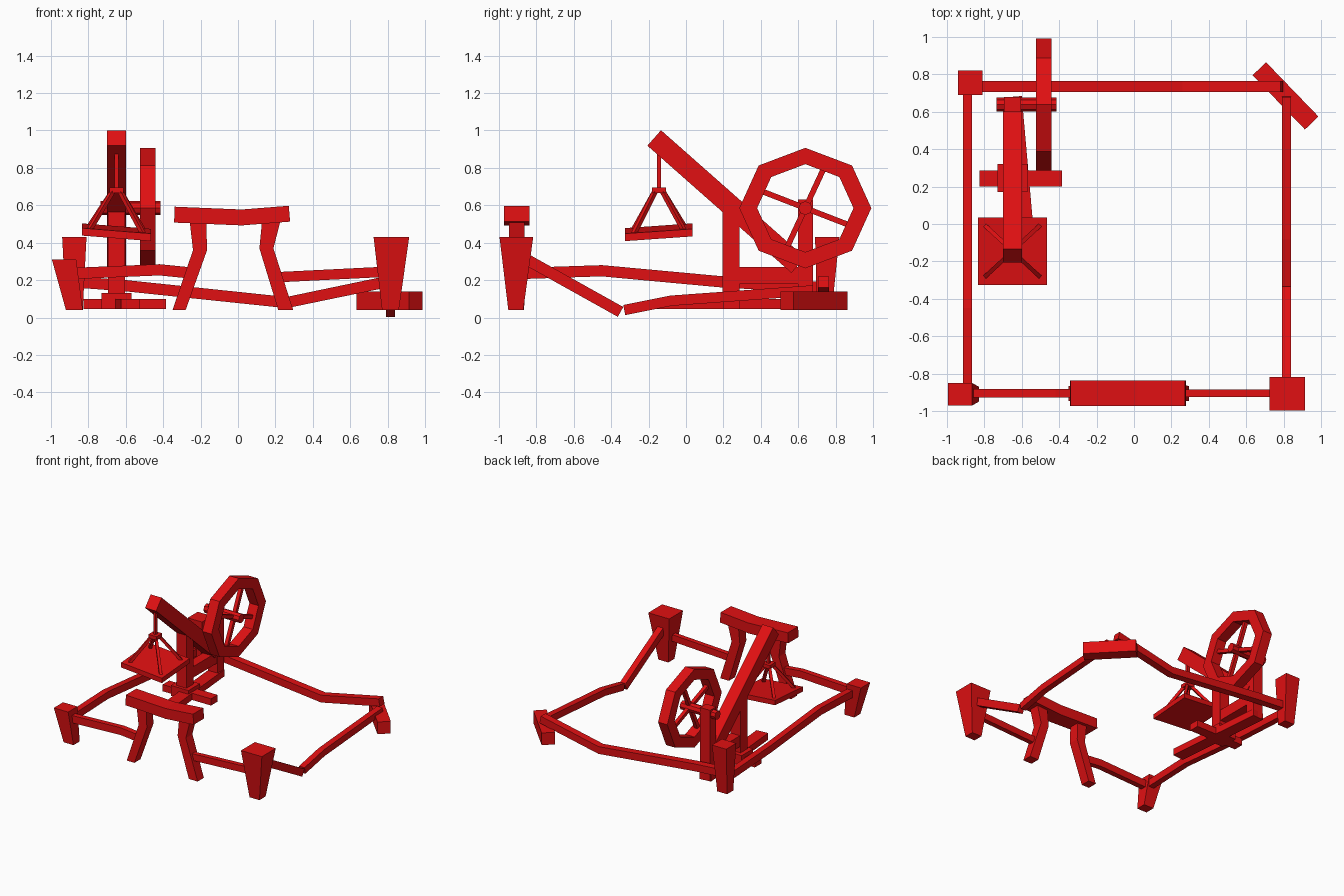
import bpy, bmesh, math
from mathutils import Vector

if "Cube" in bpy.data.objects:
    bpy.data.objects.remove(bpy.data.objects["Cube"], do_unlink=True)

red = bpy.data.materials.new("red paint")
red.use_nodes = True
colour = (0.75, 0.005, 0.006, 1)
red.diffuse_color = colour
red.node_tree.nodes["Principled BSDF"].inputs["Base Color"].default_value = colour


def skin(name, rings, closed=False):
    """Join matching rings of points into one solid (or a closed loop)."""
    bm = bmesh.new()
    loops = [[bm.verts.new(p) for p in r] for r in rings]
    n = len(loops[0])
    pairs = list(zip(loops, loops[1:]))
    if closed:
        pairs.append((loops[-1], loops[0]))
    else:
        bm.faces.new(loops[0])
        bm.faces.new(loops[-1])
    for a, b in pairs:
        for i in range(n):
            bm.faces.new((a[i], a[(i + 1) % n], b[(i + 1) % n], b[i]))
    bmesh.ops.recalc_face_normals(bm, faces=bm.faces)
    me = bpy.data.meshes.new(name)
    bm.to_mesh(me)
    bm.free()
    me.materials.append(red)
    ob = bpy.data.objects.new(name, me)
    bpy.context.scene.collection.objects.link(ob)
    return ob


CORNERS = [(-.5, -.5), (.5, -.5), (.5, .5), (-.5, .5)]


def post(name, sections):
    """Upright timber; sections are (x, y, z, width, depth)."""
    return skin(name, [[(x + a * w, y + b * d, z) for a, b in CORNERS]
                       for x, y, z, w, d in sections])


def beam(name, path, width, height=None):
    """Square timber along a path, kept level sideways."""
    pts = [Vector(p) for p in path]
    height = height or width
    rings = []
    for i, p in enumerate(pts):
        t = (pts[min(i + 1, len(pts) - 1)] - pts[max(i - 1, 0)]).normalized()
        side = t.cross(Vector((0, 0, 1)))
        side = side.normalized() if side.length > 0.01 else Vector((1, 0, 0))
        up = side.cross(t)
        rings.append([p + side * a * width + up * b * height for a, b in CORNERS])
    return skin(name, rings)


def box(name, x, y, z):
    """Box from its limits along each axis."""
    return post(name, [((x[0] + x[1]) / 2, (y[0] + y[1]) / 2, h,
                        x[1] - x[0], y[1] - y[0]) for h in z])


# Corner posts, wider at the top
post("front_left_post", [(.815, -.91, .04, .09, .08), (.82, -.907, .43, .19, .18)])
post("front_right_post", [(-.875, -.91, .04, .09, .08), (-.93, -.91, .31, .13, .12)])
post("back_right_post", [(-.875, .74, .04, .09, .08), (-.875, .755, .43, .13, .13)])
beam("fallen_back_post", [(.67, .83, .09), (.95, .54, .09)], .1, .1)

# Fence rails
beam("front_rail_right", [(-.9, -.905, .235), (-.42, -.905, .255), (-.22, -.905, .235)], .045, .06)
beam("front_rail_left", [(.2, -.905, .215), (.8, -.905, .245)], .04, .055)
beam("right_rail", [(-.89, -.9, .235), (-.89, -.45, .25), (-.89, .2, .19), (-.89, .74, .16)], .05, .06)
beam("back_rail", [(-.87, .735, .19), (-.6, .735, .17), (.26, .735, .08), (.79, .735, .19)], .06, .06)
beam("left_rail_broken", [(.815, -.87, .32), (.815, -.35, .03)], .05, .06)
beam("left_rail", [(.815, -.33, .04), (.815, -.08, .09), (.815, .68, .145)], .05, .055)

# Gateway
beam("gate_lintel", [(-.34, -.905, .55), (.02, -.905, .535), (.275, -.905, .555)], .135, .085)
post("gate_leg_right", [(-.315, -.905, .04, .07, .08), (-.203, -.905, .36, .075, .085),
                        (-.215, -.905, .53, .09, .085)])
post("gate_leg_left", [(.255, -.905, .04, .08, .08), (.152, -.905, .37, .075, .085),
                       (.18, -.905, .53, .1, .085)])

# Crane base and uprights
CX = -.65
box("base_cross_beam", (-.825, -.385), (.2, .285), (.045, .1))
box("base_block", (-.73, -.57), (.17, .32), (.045, .13))
beam("base_long_beam", [(-.575, -.17, .072), (CX, .68, .072)], .1, .055)
box("main_upright", (-.695, -.605), (.195, .285), (.05, .6))
box("axle_upright", (-.695, -.605), (.6, .68), (.05, .63))
box("tie_beam", (-.69, -.61), (.24, .64), (.18, .27))
beam("crane_arm", [(CX, -.17, .96), (CX, .6, .28)], .1, .11)

# Winding wheel
WX, WY, WZ = -.482, .638, .585


def on_wheel(angle, scale, x=WX):
    return Vector((x, WY + .353 * scale * math.cos(angle), WZ + .322 * scale * math.sin(angle)))


rim = []
for i in range(8):
    a = i * math.pi / 4
    rim.append([on_wheel(a, s, WX + dx) for s, dx in
                ((1, -.042), (1, .042), (.73, .042), (.73, -.042))])
skin("wheel_rim", rim, closed=True)
for i in range(4):
    a = math.radians(67 + 90 * i)
    beam(f"wheel_spoke_{i + 1}", [on_wheel(a, 0), on_wheel(a, .78)], .03)
skin("wheel_axle", [[(x, WY + .037 * math.cos(k * math.pi / 4), WZ + .037 * math.sin(k * math.pi / 4))
                     for k in range(8)] for x in (-.735, -.415)])

# Hanging tray: rope, cap, struts and tilted plate
HY = -.145
box("rope", (CX - .011, CX + .011), (HY - .011, HY + .011), (.68, .93))
box("rope_cap", (CX - .037, CX + .037), (HY - .037, HY + .037), (.665, .695))


def tray_z(x, y):
    return .456 - .08 * (x - CX) + .07 * (y - HY)


tray = [(CX + a * .37, HY + b * .36) for a, b in CORNERS]
skin("tray", [[(x, y, tray_z(x, y) + h) for x, y in tray] for h in (-.02, .02)])
for i, (a, b) in enumerate(CORNERS):
    x, y = CX + a * .3, HY + b * .28
    beam(f"tray_strut_{i + 1}", [(CX + a * .04, HY + b * .04, .675), (x, y, tray_z(x, y))], .022)
